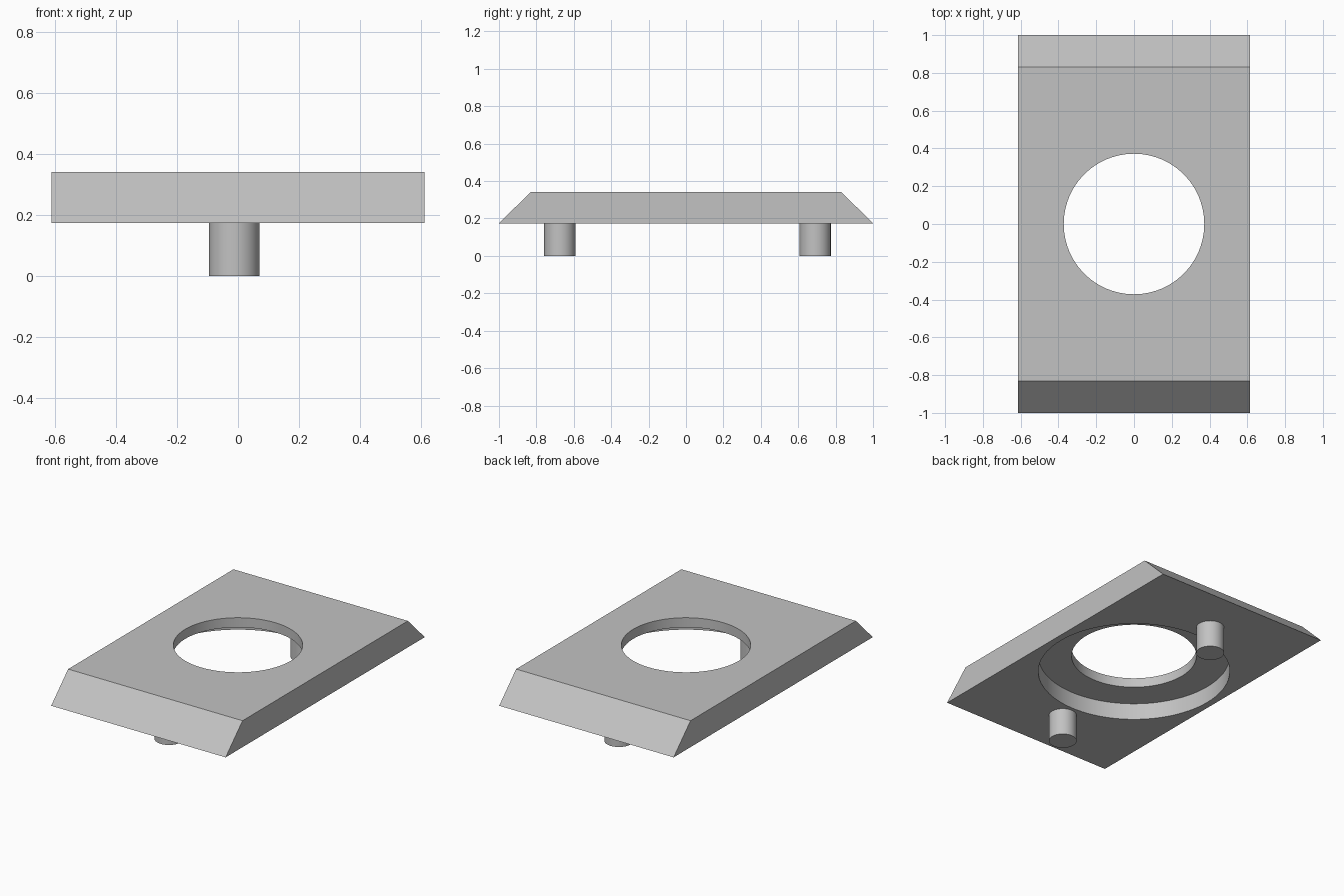
import bpy
import bmesh

cube = bpy.data.objects.get("Cube")
if cube:
    bpy.data.objects.remove(cube, do_unlink=True)

BASE, TOP = 0.174, 0.342        # underside and top of the plate
HALF_WIDTH = 0.613
RECESS_TOP = BASE + 0.107

# Single plain grey
grey = bpy.data.materials.new("plain grey")
grey.use_nodes = True
colour = (0.54, 0.54, 0.54, 1)
grey.diffuse_color = colour
grey.node_tree.nodes["Principled BSDF"].inputs["Base Color"].default_value = colour


def cylinder(name, radius, z0, z1, x=0, y=0, sides=96):
    bpy.ops.mesh.primitive_cylinder_add(
        vertices=sides, radius=radius, depth=z1 - z0, location=(x, y, (z0 + z1) / 2))
    obj = bpy.context.object
    obj.name = name
    obj.data.materials.append(grey)
    return obj


def smooth(obj):
    bpy.ops.object.select_all(action="DESELECT")
    obj.select_set(True)
    bpy.context.view_layer.objects.active = obj
    bpy.ops.object.shade_smooth_by_angle()


# Plate: trapezoid side profile extruded across the width
bm = bmesh.new()
profile = [(-1, BASE), (1, BASE), (0.83, TOP), (-0.83, TOP)]
face = bm.faces.new([bm.verts.new((-HALF_WIDTH, y, z)) for y, z in profile])
extruded = bmesh.ops.extrude_face_region(bm, geom=[face])["geom"]
bmesh.ops.translate(bm, vec=(2 * HALF_WIDTH, 0, 0),
                    verts=[v for v in extruded if isinstance(v, bmesh.types.BMVert)])
bmesh.ops.recalc_face_normals(bm, faces=bm.faces)
mesh = bpy.data.meshes.new("plate")
bm.to_mesh(mesh)
bm.free()
mesh.materials.append(grey)
plate = bpy.data.objects.new("plate", mesh)
bpy.context.collection.objects.link(plate)

# Round through hole, with a wider recess in the underside
cutters = [cylinder("recess_cutter", 0.57, BASE - 0.1, RECESS_TOP),
           cylinder("hole_cutter", 0.372, BASE - 0.2, TOP + 0.1)]
for cutter in cutters:
    cutter.hide_render = True
    bpy.context.view_layer.objects.active = plate
    cut = plate.modifiers.new(cutter.name, "BOOLEAN")
    cut.operation = "DIFFERENCE"
    cut.solver = "EXACT"
    cut.object = cutter
    bpy.ops.object.modifier_apply(modifier=cut.name)
    bpy.data.objects.remove(cutter, do_unlink=True)
smooth(plate)

# Locating pins under the plate
for name, y in (("front_pin", -0.675), ("back_pin", 0.691)):
    smooth(cylinder(name, 0.083, 0, BASE, x=-0.0125, y=y, sides=64))
